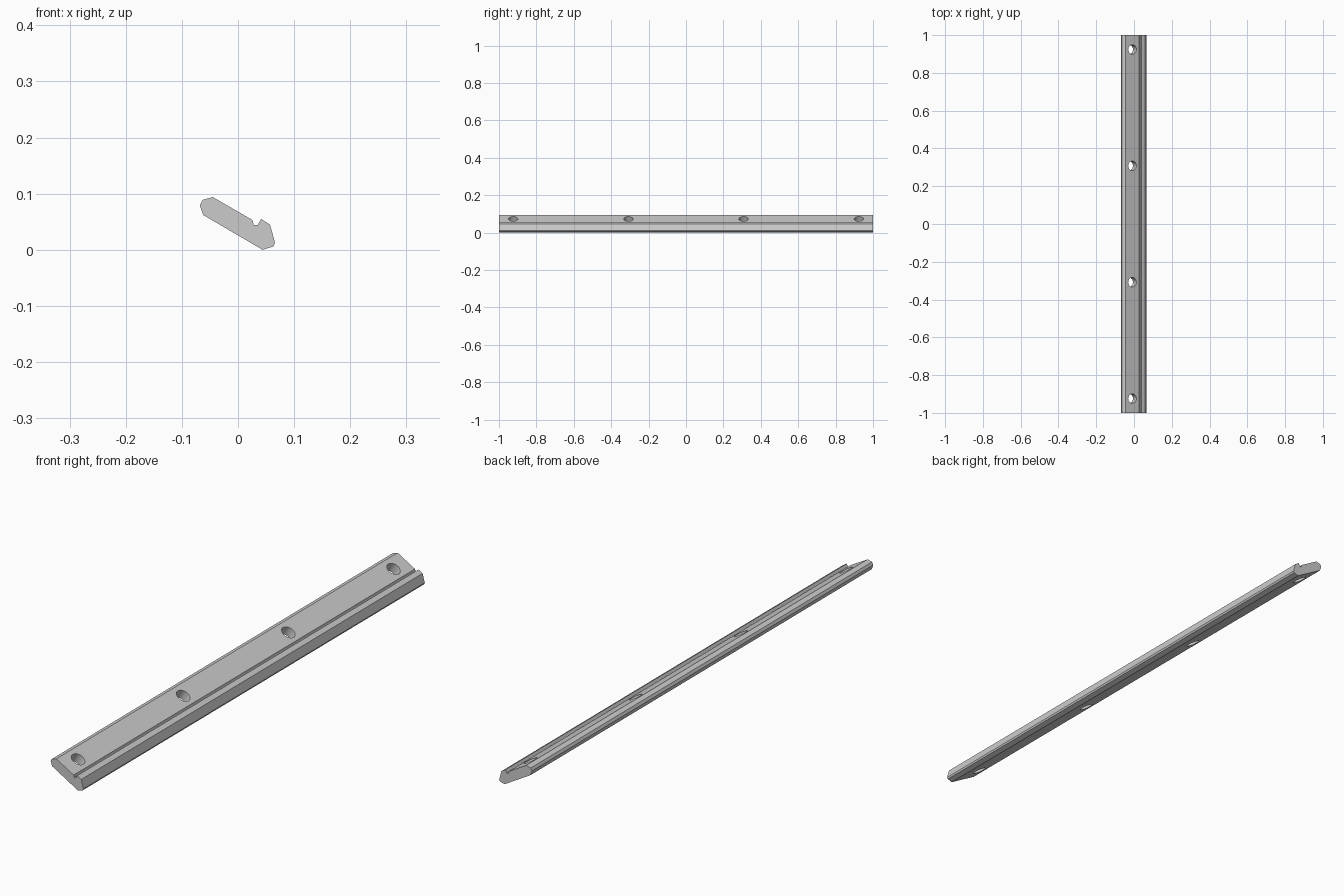
import bpy, bmesh, math
from mathutils import Vector

if "Cube" in bpy.data.objects:
    bpy.data.objects.remove(bpy.data.objects["Cube"])

# Slanted cleat cross-section (x, z), swept along y
PROFILE = [(-0.068, 0.079), (-0.063, 0.089), (-0.045, 0.094), (0.026, 0.053),
           (0.028, 0.044), (0.035, 0.044), (0.041, 0.055), (0.057, 0.045),
           (0.066, 0.0125), (0.063, 0.006), (0.044, 0.0), (-0.062, 0.062)]
HOLE_Y = [-0.924, -0.308, 0.308, 0.924]
HOLE_RADIUS = 0.025
SLOPE = math.radians(30)


def make_object(name, bm):
    bmesh.ops.recalc_face_normals(bm, faces=bm.faces)
    mesh = bpy.data.meshes.new(name)
    bm.to_mesh(mesh)
    bm.free()
    obj = bpy.data.objects.new(name, mesh)
    bpy.context.collection.objects.link(obj)
    return obj


# Rail body
bm = bmesh.new()
face = bm.faces.new([bm.verts.new((x, -1, z)) for x, z in PROFILE])
ext = bmesh.ops.extrude_face_region(bm, geom=[face])
bmesh.ops.translate(bm, vec=(0, 2, 0),
                    verts=[v for v in ext["geom"] if isinstance(v, bmesh.types.BMVert)])
rail = make_object("mounting_rail", bm)

# Screw holes, drilled square to the sloping face
bm = bmesh.new()
for y in HOLE_Y:
    hole = bmesh.ops.create_cone(bm, cap_ends=True, segments=32, radius1=HOLE_RADIUS,
                                 radius2=HOLE_RADIUS, depth=0.2)
    turn = Vector((0, 0, 1)).rotation_difference(
        Vector((math.sin(SLOPE), 0, math.cos(SLOPE)))).to_matrix()
    for v in hole["verts"]:
        v.co = turn @ v.co + Vector((-0.009, y, 0.073))
cutter = make_object("hole_cutter", bm)

bpy.context.view_layer.objects.active = rail
rail.select_set(True)
drill = rail.modifiers.new("screw_holes", "BOOLEAN")
drill.operation = "DIFFERENCE"
drill.solver = "EXACT"
drill.object = cutter
bpy.ops.object.modifier_apply(modifier=drill.name)
bpy.data.objects.remove(cutter)

# Smooth hole walls, crisp rail edges
bpy.ops.object.shade_smooth_by_angle(angle=math.radians(20))
